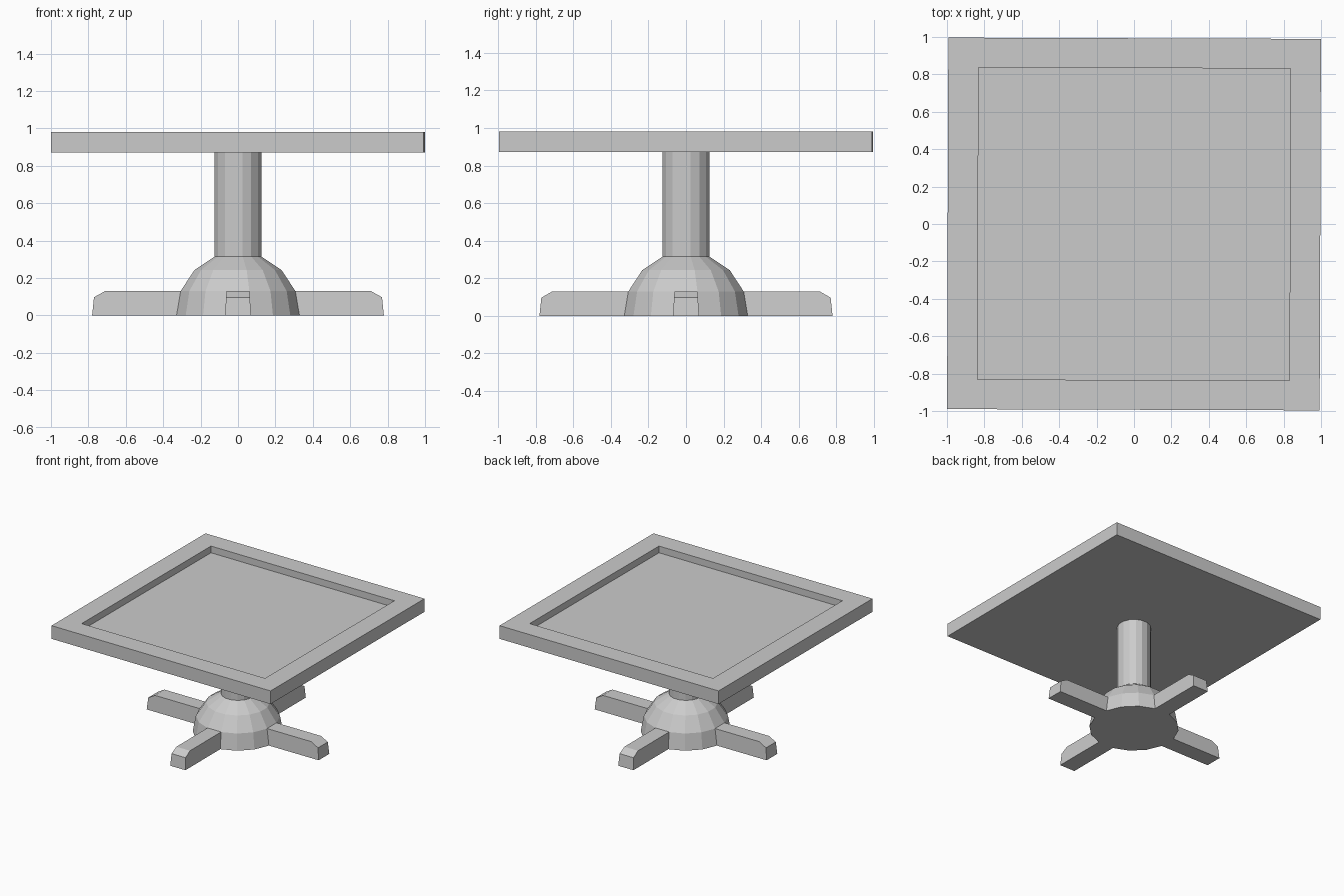
import bpy, bmesh
from math import pi, cos, sin, radians

if "Cube" in bpy.data.objects:
    bpy.data.objects.remove(bpy.data.objects["Cube"])


def make_object(name, verts, faces):
    mesh = bpy.data.meshes.new(name)
    bm = bmesh.new()
    vs = [bm.verts.new(v) for v in verts]
    for f in faces:
        bm.faces.new([vs[i] for i in f])
    bmesh.ops.recalc_face_normals(bm, faces=bm.faces)
    bm.to_mesh(mesh)
    bm.free()
    ob = bpy.data.objects.new(name, mesh)
    bpy.context.collection.objects.link(ob)
    return ob


def loft(name, rings):
    """Join equal-sized vertex rings and cap both ends."""
    n = len(rings[0])
    verts = [v for ring in rings for v in ring]
    faces = [list(range(n)), list(range(len(verts) - n, len(verts)))]
    for r in range(len(rings) - 1):
        a, b = r * n, (r + 1) * n
        faces += [(a + i, a + (i + 1) % n, b + (i + 1) % n, b + i) for i in range(n)]
    return make_object(name, verts, faces)


def lathe(name, profile, sides=16):
    # half-step rotation puts flat facets on the four axes
    angles = [2 * pi * (i + 0.5) / sides for i in range(sides)]
    k = 1 / cos(pi / sides)
    return loft(name, [[(r * k * cos(a), r * k * sin(a), z) for a in angles]
                       for r, z in profile])


def square(hx, hy, z):
    return [(-hx, -hy, z), (hx, -hy, z), (hx, hy, z), (-hx, hy, z)]


# Square top with a raised rim around a recessed panel, turned very slightly
top = loft("table_top", [square(0.996, 0.993, 0.872), square(0.996, 0.993, 0.98),
                         square(0.834, 0.834, 0.98), square(0.834, 0.834, 0.925)])
top.rotation_euler.z = radians(-0.2)

# Faceted domed hub flowing into the column
lathe("pedestal", [(0.33, 0), (0.307, 0.13), (0.233, 0.243), (0.125, 0.315), (0.125, 0.873)])

# Four tapered feet with a chamfered tip
side = [(0.25, 0), (0.78, 0), (0.77, 0.097), (0.71, 0.131), (0.25, 0.131)]
for i, label in enumerate(("right", "back", "left", "front")):
    rings = [[(x, s * (0.069 - 0.055 * z), z) for x, z in side] for s in (-1, 1)]
    foot = loft(label + "_foot", rings)
    foot.rotation_euler.z = i * pi / 2
